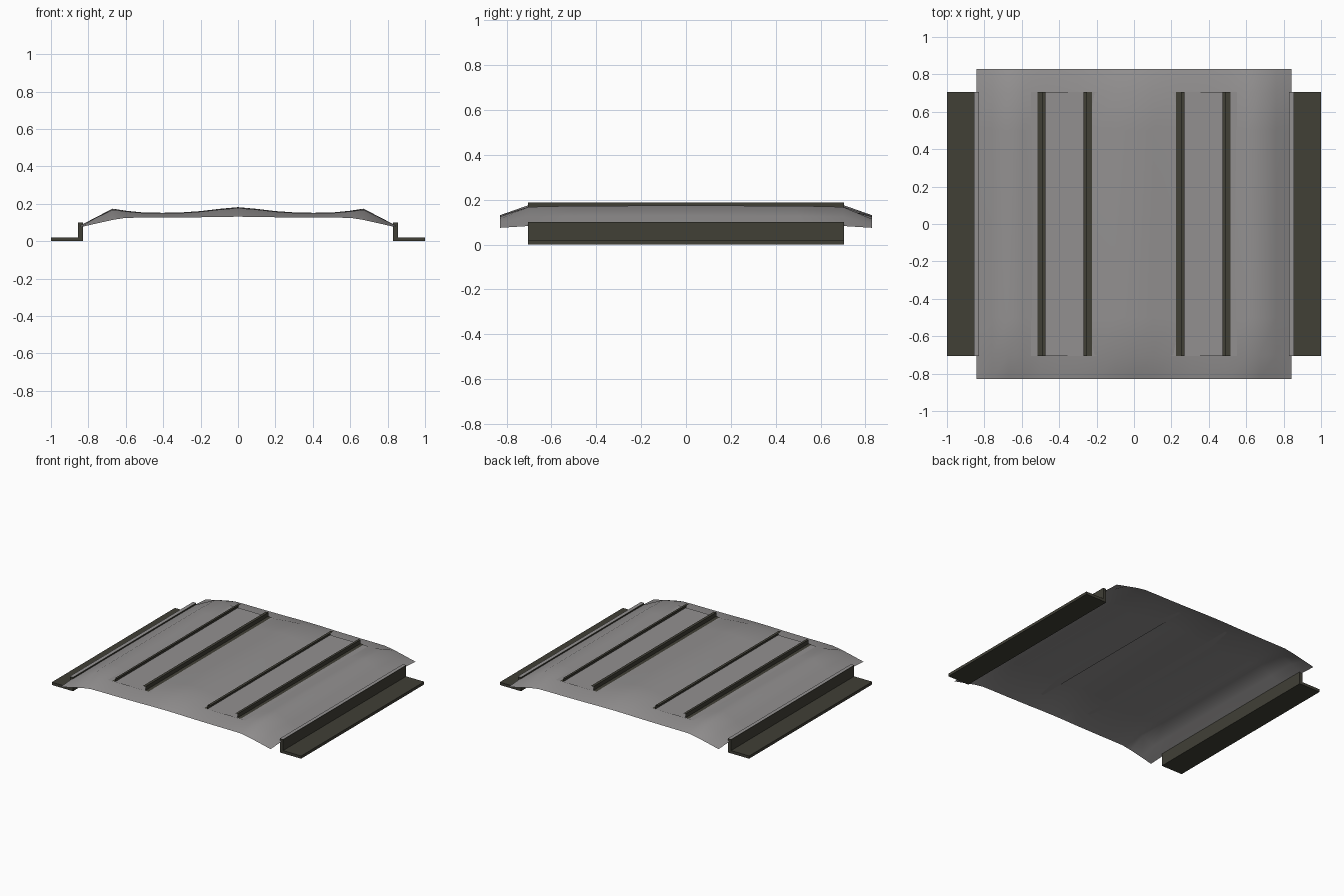
import bpy

if "Cube" in bpy.data.objects:
    bpy.data.objects.remove(bpy.data.objects["Cube"])


def material(name, rgb):
    m = bpy.data.materials.new(name)
    m.diffuse_color = (*rgb, 1)
    m.use_nodes = True
    m.node_tree.nodes["Principled BSDF"].inputs["Base Color"].default_value = m.diffuse_color
    return m


GREY = material("sheet grey", (0.29, 0.28, 0.28))
DARK = material("dark olive metal", (0.052, 0.050, 0.037))


def add_mesh(name, verts, faces, mat):
    me = bpy.data.meshes.new(name)
    me.from_pydata(verts, [], faces)
    me.materials.append(mat)
    ob = bpy.data.objects.new(name, me)
    bpy.context.collection.objects.link(ob)
    return ob


def extrude_y(name, profile, half, mat, closed):
    """Sweep an x-z profile along y from -half to half."""
    n = len(profile)
    verts = [(x, y, z) for y in (-half, half) for x, z in profile]
    faces = [(i, (i + 1) % n, n + (i + 1) % n, n + i)
             for i in range(n if closed else n - 1)]
    if closed:
        faces += [tuple(reversed(range(n))), tuple(range(n, 2 * n))]
    return add_mesh(name, verts, faces, mat)


# Curved sheet: half cross-section (x, z in the middle, z at the front/back edge)
half = [(0, 0.182, 0.131), (0.1, 0.173, 0.130), (0.2, 0.161, 0.128),
        (0.3, 0.154, 0.127), (0.4, 0.152, 0.126), (0.5, 0.153, 0.126),
        (0.6, 0.163, 0.125), (0.67, 0.174, 0.114), (0.76, 0.128, 0.094),
        (0.843, 0.084, 0.075)]
section = [(-x, a, b) for x, a, b in reversed(half[1:])] + half
rows = [(-0.83, 1), (-0.7, 0.1), (-0.5, 0.02), (0, 0),
        (0.5, 0.02), (0.7, 0.1), (0.83, 1)]
n = len(section)
verts = [(x, y, a + (b - a) * t) for y, t in rows for x, a, b in section]
faces = [(r * n + i, r * n + i + 1, (r + 1) * n + i + 1, (r + 1) * n + i)
         for r in range(len(rows) - 1) for i in range(n - 1)]
sheet = add_mesh("curved_sheet", verts, faces, GREY)
for p in sheet.data.polygons:
    p.use_smooth = True

for s, side in ((-1, "left"), (1, "right")):
    # Flat mounting plate under each pair of rails
    extrude_y(side + "_rail_plate", [(s * 0.19, 0.157), (s * 0.55, 0.157)],
              0.705, GREY, False)
    # Thin folded rails with lips facing each other
    for name, base, web, lip in (("outer", 0.515, 0.49, 0.473),
                                 ("inner", 0.224, 0.25, 0.27)):
        extrude_y(f"{side}_{name}_rail",
                  [(s * base, 0.160), (s * web, 0.160),
                   (s * web, 0.188), (s * lip, 0.188)], 0.705, DARK, False)
    # L-shaped side bracket with a grey cap strip
    prof = [(1.0, 0), (1.0, 0.02), (0.855, 0.02), (0.855, 0.1),
            (0.83, 0.1), (0.83, 0)]
    br = extrude_y(side + "_bracket", [(s * x, z) for x, z in prof],
                   0.705, DARK, True)
    extrude_y(side + "_bracket_cap", [(s * 0.83, 0.102), (s * 0.855, 0.102)],
              0.705, GREY, False)

# Consistent face directions; open surfaces face upward
import bmesh
for ob in bpy.data.objects:
    bm = bmesh.new()
    bm.from_mesh(ob.data)
    bmesh.ops.recalc_face_normals(bm, faces=bm.faces)
    if any(e.is_boundary for e in bm.edges) and sum(f.normal.z for f in bm.faces) < 0:
        bmesh.ops.reverse_faces(bm, faces=bm.faces)
    bm.to_mesh(ob.data)
    bm.free()
